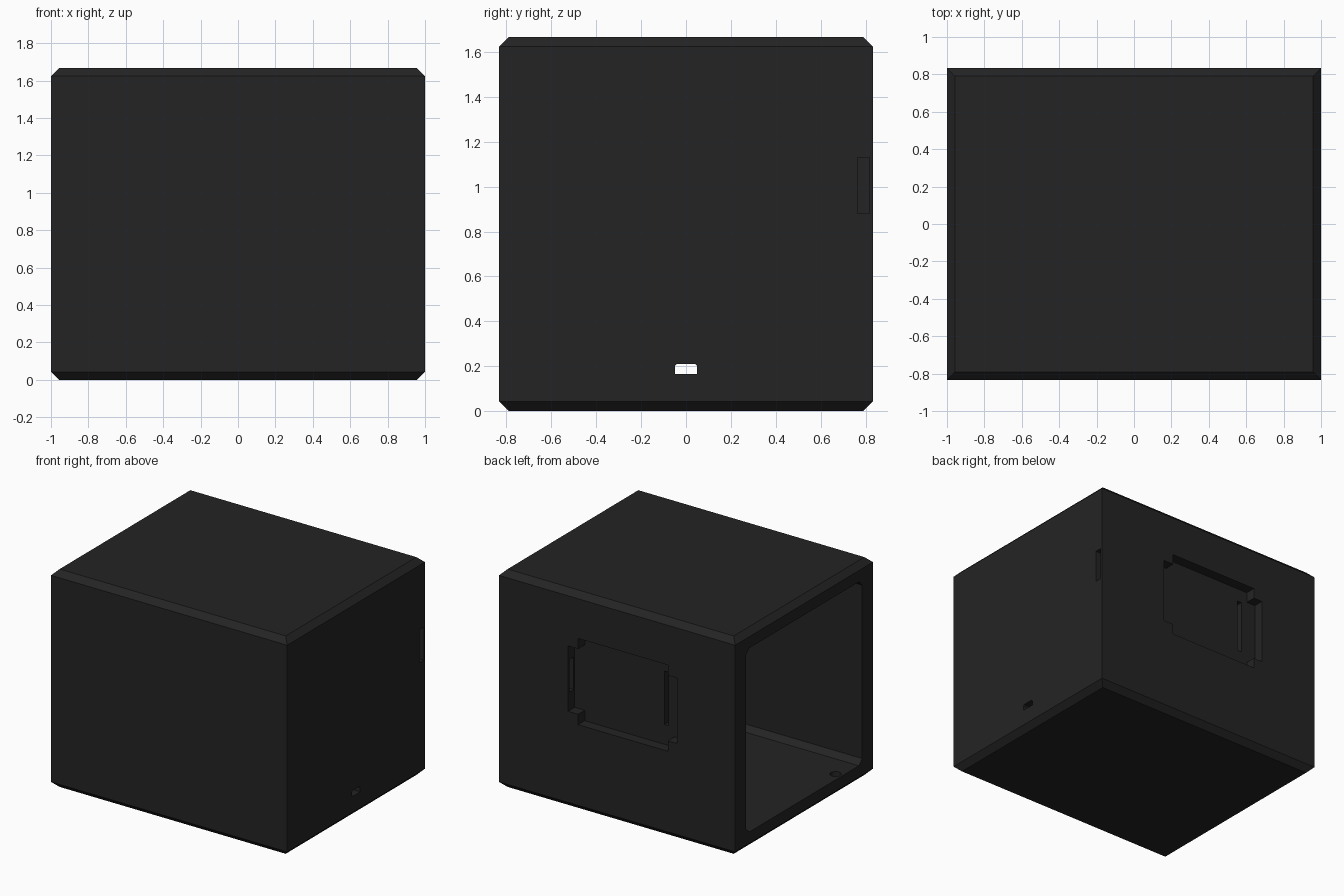
import bpy, bmesh, math

if "Cube" in bpy.data.objects:
    bpy.data.objects.remove(bpy.data.objects["Cube"])

W, D, H = 1.0, 0.833, 1.667   # half width, half depth, height
C = 0.043                     # edge chamfer
WALL = 0.13

black = bpy.data.materials.new("matte black")
black.diffuse_color = (0.0175, 0.0175, 0.0175, 1)
black.use_nodes = True
black.node_tree.nodes["Principled BSDF"].inputs["Base Color"].default_value = black.diffuse_color


def add_object(name, bm):
    bmesh.ops.recalc_face_normals(bm, faces=bm.faces)
    mesh = bpy.data.meshes.new(name)
    bm.to_mesh(mesh)
    bm.free()
    mesh.materials.append(black)
    ob = bpy.data.objects.new(name, mesh)
    bpy.context.collection.objects.link(ob)
    return ob


def loft(name, rings):
    """Closed solid through a list of matching point rings."""
    bm = bmesh.new()
    loops = [[bm.verts.new(p) for p in ring] for ring in rings]
    n = len(loops[0])
    for a, b in zip(loops, loops[1:]):
        for i in range(n):
            j = (i + 1) % n
            bm.faces.new((a[i], a[j], b[j], b[i]))
    bm.faces.new(loops[0])
    bm.faces.new(loops[-1])
    return add_object(name, bm)


def rect(inset, z):
    x, y = W - inset, D - inset
    return [(-x, -y, z), (x, -y, z), (x, y, z), (-x, y, z)]


def chamfered(a0, a1, b0, b1, c):
    return [(a0 + c, b0), (a1 - c, b0), (a1, b0 + c), (a1, b1 - c),
            (a1 - c, b1), (a0 + c, b1), (a0, b1 - c), (a0, b0 + c)]


def prism_x(name, outline, x0, x1):
    return loft(name, [[(x, a, b) for a, b in outline] for x in (x0, x1)])


def prism_y(name, outline, y0, y1):
    return loft(name, [[(a, y, b) for a, b in outline] for y in (y0, y1)])


def box_outline(a0, a1, b0, b1):
    return [(a0, b0), (a1, b0), (a1, b1), (a0, b1)]


# Outer shell, chamfered round the top and bottom
shell = loft("housing", [rect(C, 0), rect(0, C), rect(0, H - C), rect(C, H)])

# Cavity open on the left side
cavity = prism_x("cavity_cutter",
                 chamfered(-D + WALL, D - WALL, WALL, H - WALL, 0.04),
                 -1.2, W - WALL)

# Cross-shaped pocket in the back wall
x0, x1, x2, x3 = -0.506, -0.43, 0.33, 0.415
z0, z1, z2, z3 = 0.66, 0.74, 1.24, 1.32
cross = [(x1, z0), (x2, z0), (x2, z1), (x3, z1), (x3, z2), (x2, z2),
         (x2, z3), (x1, z3), (x1, z2), (x0, z2), (x0, z1), (x1, z1)]
pocket = prism_y("back_pocket_cutter", cross, D - 0.08, 1.0)

# Wire slot from the pocket into the cavity
wire_slot = prism_y("wire_slot_cutter", box_outline(-0.38, -0.345, 0.81, 1.22),
                    D - 0.25, D - 0.03)

# Plug tunnel from the right side into the pocket
tunnel = prism_x("plug_tunnel_cutter", box_outline(0.765, 0.818, 0.88, 1.13),
                 0.3, 1.2)

# Cable hole low in the right wall
cable = prism_x("cable_hole_cutter",
                [(-0.05, 0.165), (0.05, 0.165), (0.05, 0.2), (0.04, 0.21),
                 (-0.04, 0.21), (-0.05, 0.2)], 0.6, 1.2)

# Blind round hole in the floor near the opening
ring = [(-0.945 + 0.04 * math.cos(t * math.pi / 12),
         -0.46 + 0.04 * math.sin(t * math.pi / 12)) for t in range(24)]
floor_hole = loft("floor_hole_cutter",
                  [[(x, y, z) for x, y in ring] for z in (0.07, 0.25)])

for cutter in (cavity, pocket, wire_slot, tunnel, cable, floor_hole):
    mod = shell.modifiers.new(cutter.name, "BOOLEAN")
    mod.operation = "DIFFERENCE"
    mod.solver = "EXACT"
    mod.object = cutter
    cutter.hide_render = True
    cutter.hide_set(True)
